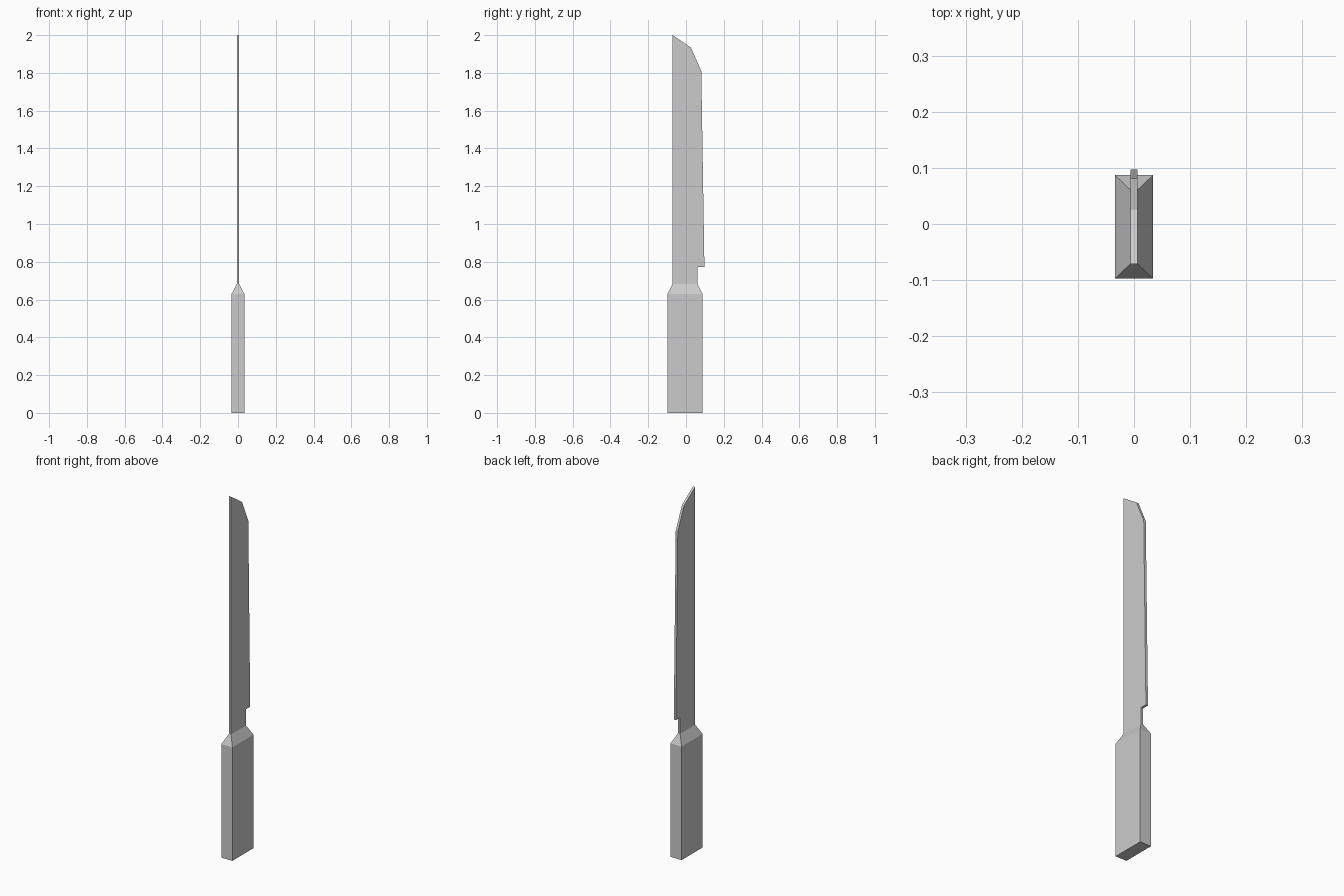
import bpy, bmesh

if "Cube" in bpy.data.objects:
    bpy.data.objects.remove(bpy.data.objects["Cube"])


def make_object(name, rings, closed_ends, skip_side=None):
    """Join matching rings of points with side faces and cap the chosen ends."""
    bm = bmesh.new()
    loops = [[bm.verts.new(p) for p in ring] for ring in rings]
    n = len(loops[0])
    for a, b in zip(loops, loops[1:]):
        for i in range(n):
            if i != skip_side:
                j = (i + 1) % n
                bm.faces.new((a[i], a[j], b[j], b[i]))
    for end in closed_ends:
        bm.faces.new(loops[0][::-1] if end == 0 else loops[-1])
    # Orient the side of known direction outward
    bm.normal_update()
    bmesh.ops.recalc_face_normals(bm, faces=bm.faces)
    mesh = bpy.data.meshes.new(name)
    bm.to_mesh(mesh)
    bm.free()
    obj = bpy.data.objects.new(name, mesh)
    bpy.context.collection.objects.link(obj)
    return obj


def rect(half_x, y0, y1, z):
    return [(-half_x, y0, z), (half_x, y0, z), (half_x, y1, z), (-half_x, y1, z)]


THICK = 0.0065   # half blade thickness
SPINE, NECK = -0.071, 0.061
COLLAR_Z = 0.682

# Handle: straight grip tapering at the collar to the blade section (open at the joint)
make_object("handle", [
    rect(0.034, -0.0975, 0.087, 0.0),
    rect(0.034, -0.0975, 0.087, 0.629),
    rect(THICK, SPINE, NECK, COLLAR_Z),
], closed_ends=[0])

# Blade: flat (y, z) profile with notched heel and angled tip, open where it meets the collar
profile = [(SPINE, COLLAR_Z), (NECK, COLLAR_Z), (NECK, 0.772), (0.0975, 0.772),
           (0.081, 1.81), (0.026, 1.934), (SPINE, 2.0)]
make_object("blade", [[(x, y, z) for y, z in profile] for x in (-THICK, THICK)],
            closed_ends=[0, 1], skip_side=0)
